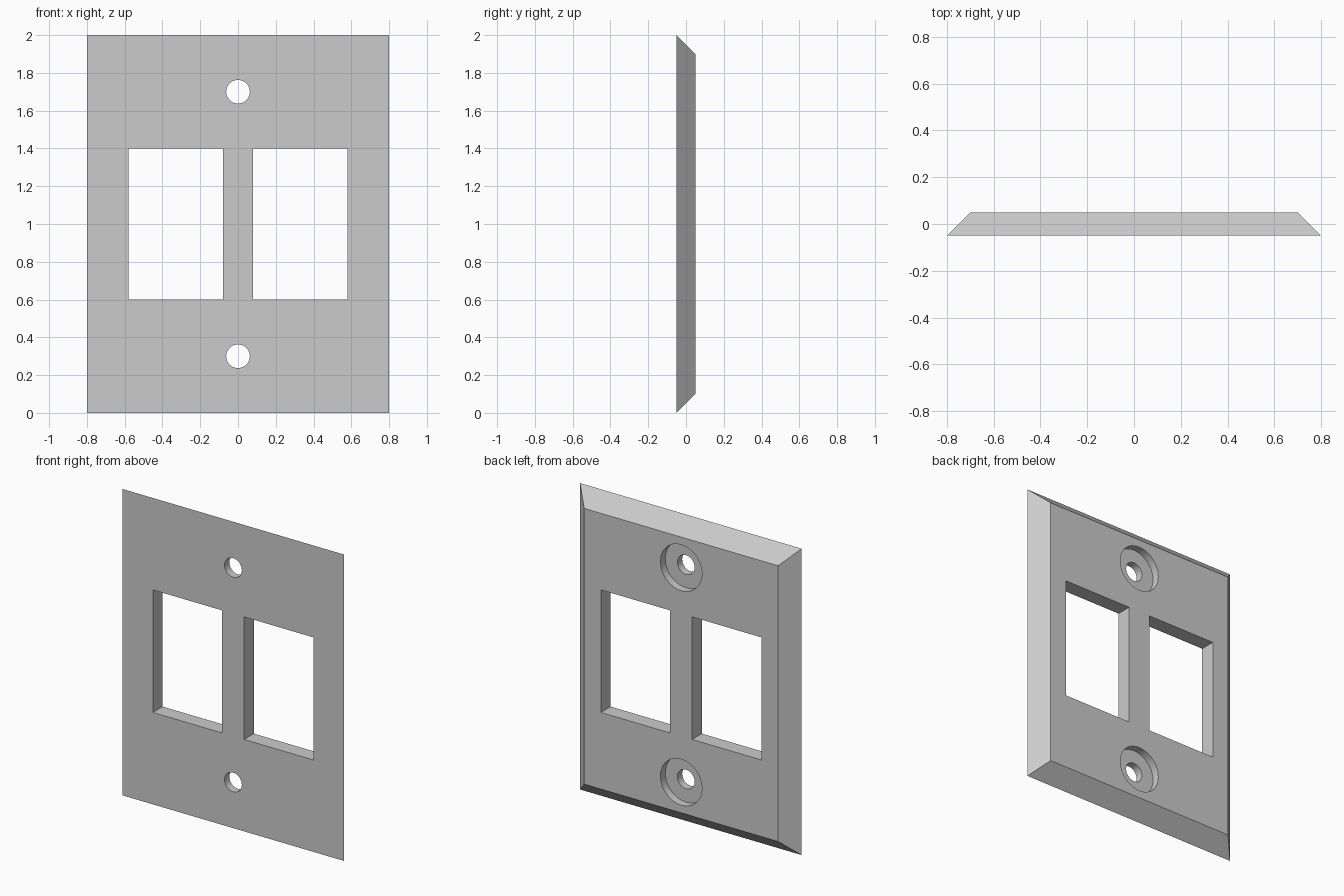
import bpy
import bmesh
from math import radians
from mathutils import Matrix, Vector

if "Cube" in bpy.data.objects:
    bpy.data.objects.remove(bpy.data.objects["Cube"], do_unlink=True)

WIDTH, HEIGHT, DEPTH = 1.6, 2.0, 0.1
BEVEL = 0.1
BACK = DEPTH / 2

# Plain grey plastic
grey = bpy.data.materials.new("grey plastic")
grey.use_nodes = True
colour = (0.6, 0.6, 0.6, 1)
grey.diffuse_color = colour
grey.node_tree.nodes["Principled BSDF"].inputs["Base Color"].default_value = colour


def add_object(name, bm):
    mesh = bpy.data.meshes.new(name)
    bm.to_mesh(mesh)
    bm.free()
    mesh.materials.append(grey)
    obj = bpy.data.objects.new(name, mesh)
    bpy.context.collection.objects.link(obj)
    return obj


def box(name, centre, size):
    bm = bmesh.new()
    bmesh.ops.create_cube(bm, size=1)
    for v in bm.verts:
        v.co = v.co * Vector(size) + Vector(centre)
    return add_object(name, bm)


def cylinder(name, z, radius, y_front, y_back):
    bm = bmesh.new()
    place = Matrix.Translation((0, (y_front + y_back) / 2, z)) @ Matrix.Rotation(radians(90), 4, "X")
    bmesh.ops.create_cone(bm, cap_ends=True, segments=48, radius1=radius, radius2=radius,
                          depth=y_back - y_front, matrix=place)
    return add_object(name, bm)


# Plate with a smaller back face, giving the sloped rim
plate = box("wall_plate", (0, 0, HEIGHT / 2), (WIDTH, DEPTH, HEIGHT))
for v in plate.data.vertices:
    if v.co.y > 0:
        v.co.x += -BEVEL if v.co.x > 0 else BEVEL
        v.co.z += -BEVEL if v.co.z > HEIGHT / 2 else BEVEL

# Two window openings, two screw holes and their counterbores
cutters = [box("window_cutter", (side * 0.33, 0, 1), (0.5, 0.4, 0.8)) for side in (-1, 1)]
for z in (0.3, 1.7):
    cutters.append(cylinder("counterbore_cutter", z, 0.15, 0, BACK + 0.1))
    cutters.append(cylinder("screw_hole_cutter", z, 0.0625, -0.2, 0.2))

bpy.ops.object.select_all(action="DESELECT")
bpy.context.view_layer.objects.active = plate
plate.select_set(True)
for cutter in cutters:
    cutter.hide_render = True
    cut = plate.modifiers.new("cut", "BOOLEAN")
    cut.operation = "DIFFERENCE"
    cut.solver = "EXACT"
    cut.object = cutter
    bpy.ops.object.modifier_apply(modifier=cut.name)
    bpy.data.objects.remove(cutter, do_unlink=True)

# Round hole walls smooth, all rims crisp
bpy.ops.object.shade_smooth_by_angle(angle=radians(30))
